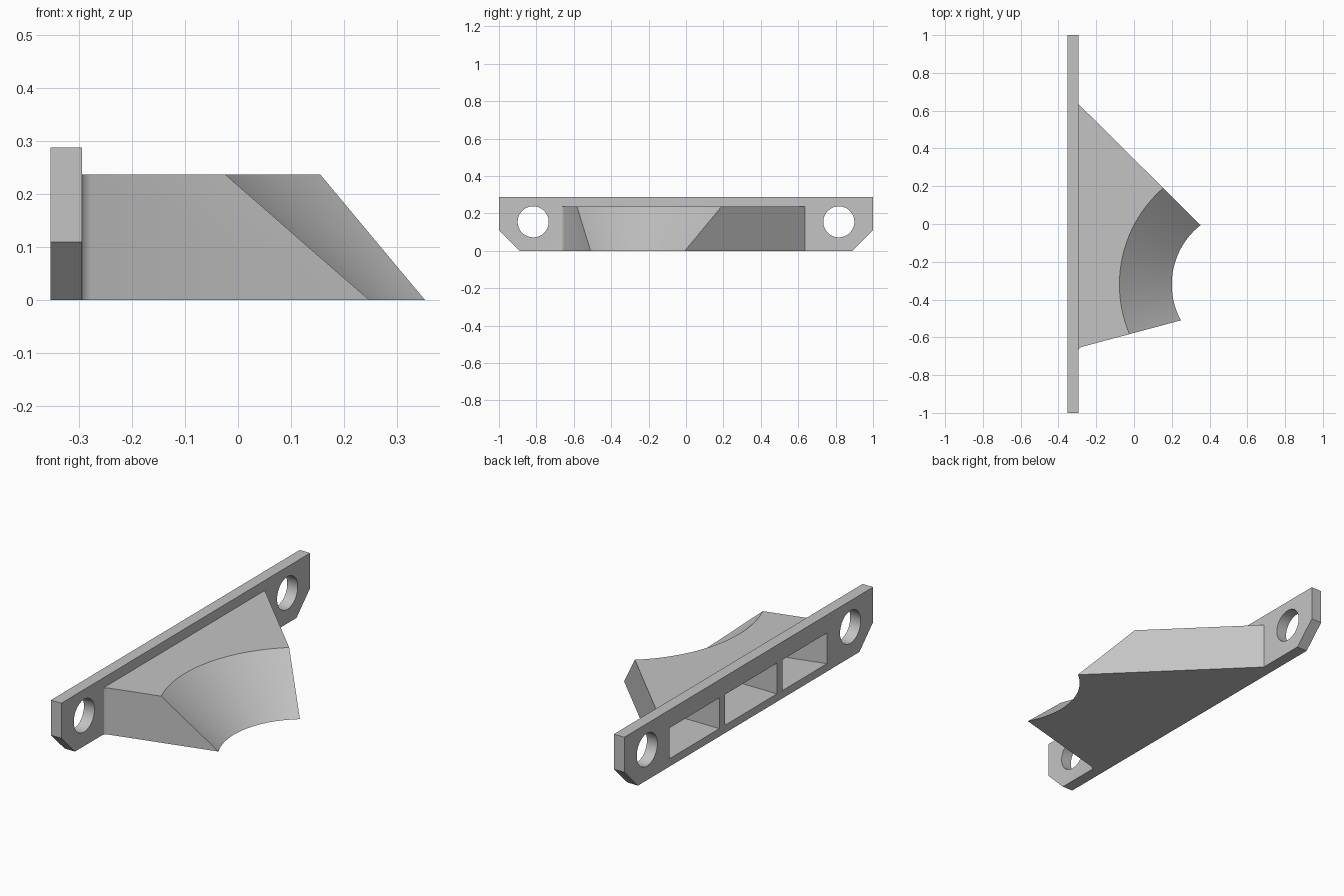
import bpy
import bmesh
from math import radians
from mathutils import Matrix, Vector

cube = bpy.data.objects.get("Cube")
if cube:
    bpy.data.objects.remove(cube, do_unlink=True)

grey = bpy.data.materials.new("plain grey")
grey.use_nodes = True
grey.diffuse_color = (0.55, 0.55, 0.55, 1)
grey.node_tree.nodes["Principled BSDF"].inputs["Base Color"].default_value = (0.55, 0.55, 0.55, 1)

AXIS = Vector((0.6, -0.32, 0))   # centre of the round mouth
SLOPE = 1.17                     # radius gained per unit of height
BACK, FACE = -0.353, -0.294      # flange back and front


def add_object(name, bm):
    bmesh.ops.recalc_face_normals(bm, faces=bm.faces)
    mesh = bpy.data.meshes.new(name)
    bm.to_mesh(mesh)
    bm.free()
    mesh.materials.append(grey)
    ob = bpy.data.objects.new(name, mesh)
    bpy.context.collection.objects.link(ob)
    return ob


def extrude(name, points, offset):
    bm = bmesh.new()
    face = bm.faces.new([bm.verts.new(p) for p in points])
    geom = bmesh.ops.extrude_face_region(bm, geom=[face])["geom"]
    moved = [v for v in geom if isinstance(v, bmesh.types.BMVert)]
    bmesh.ops.translate(bm, verts=moved, vec=offset)
    return add_object(name, bm)


def prism(name, outline, low, high):
    return extrude(name, [(x, y, low) for x, y in outline], (0, 0, high - low))


def box(name, x0, x1, y0, y1, z0, z1):
    return prism(name, [(x0, y0), (x1, y0), (x1, y1), (x0, y1)], z0, z1)


def cone(name, centre, r_low, r_high, depth, turn=None, segments=128):
    bm = bmesh.new()
    matrix = Matrix.Translation(centre) @ (turn or Matrix())
    bmesh.ops.create_cone(bm, cap_ends=True, segments=segments, radius1=r_low,
                          radius2=r_high, depth=depth, matrix=matrix)
    return add_object(name, bm)


def mouth_cone(name, radius, low=-0.1, high=0.3):
    centre = AXIS + Vector((0, 0, (low + high) / 2))
    return cone(name, centre, radius + SLOPE * low, radius + SLOPE * high, high - low)


def combine(ob, other, operation):
    mod = ob.modifiers.new("cut", "BOOLEAN")
    mod.object, mod.operation, mod.solver = other, operation, "EXACT"
    bpy.context.view_layer.update()
    graph = bpy.context.evaluated_depsgraph_get()
    mesh = bpy.data.meshes.new_from_object(ob.evaluated_get(graph))
    ob.modifiers.clear()
    ob.data = mesh
    bpy.data.objects.remove(other, do_unlink=True)


# Mounting flange with clipped lower corners
half = [(0.89, 0), (1, 0.11), (1, 0.288)]
profile = half + [(-y, z) for y, z in reversed(half)]
duct = extrude("air_duct", [(BACK, y, z) for y, z in profile], (FACE - BACK, 0, 0))

# Wedge body with a small fillet against the flange
outline = [(-0.32, 0.635), (FACE, 0.635), (0.6, -0.251), (0.6, -0.416), (-0.278, -0.651),
           (-0.287, -0.656), (-0.292, -0.662), (FACE, -0.67), (-0.32, -0.67)]
body = prism("body", outline, 0, 0.237)
combine(body, mouth_cone("mouth", 0.4), "DIFFERENCE")
combine(duct, body, "UNION")

# Hollow channel, with a curved outlet slot in the floor
inner = [(-0.4, 0.684), (0.6, -0.307), (0.6, -0.373), (-0.4, -0.642)]
channel = prism("channel", inner, 0.04, 0.196)
slot = prism("slot", inner, -0.05, 0.1)
combine(slot, cone("slot_edge", AXIS, 0.58, 0.58, 0.6), "INTERSECT")
combine(channel, slot, "UNION")
combine(channel, mouth_cone("inner_mouth", 0.45), "DIFFERENCE")

# Two dividers make three inlet windows
for y, end in ((0.213, -0.03), (-0.25, 0.07)):
    combine(channel, box("divider", -0.5, end, y - 0.023, y + 0.023, 0.03, 0.25), "DIFFERENCE")
combine(duct, channel, "DIFFERENCE")

# Bolt holes
for y in (-0.817, 0.817):
    hole = cone("bolt_hole", Vector((BACK, y, 0.155)), 0.083, 0.083, 0.4,
                Matrix.Rotation(radians(90), 4, "Y"), 64)
    combine(duct, hole, "DIFFERENCE")

bpy.ops.object.select_all(action="DESELECT")
duct.select_set(True)
bpy.context.view_layer.objects.active = duct
bpy.ops.object.shade_smooth_by_angle(angle=radians(25))
